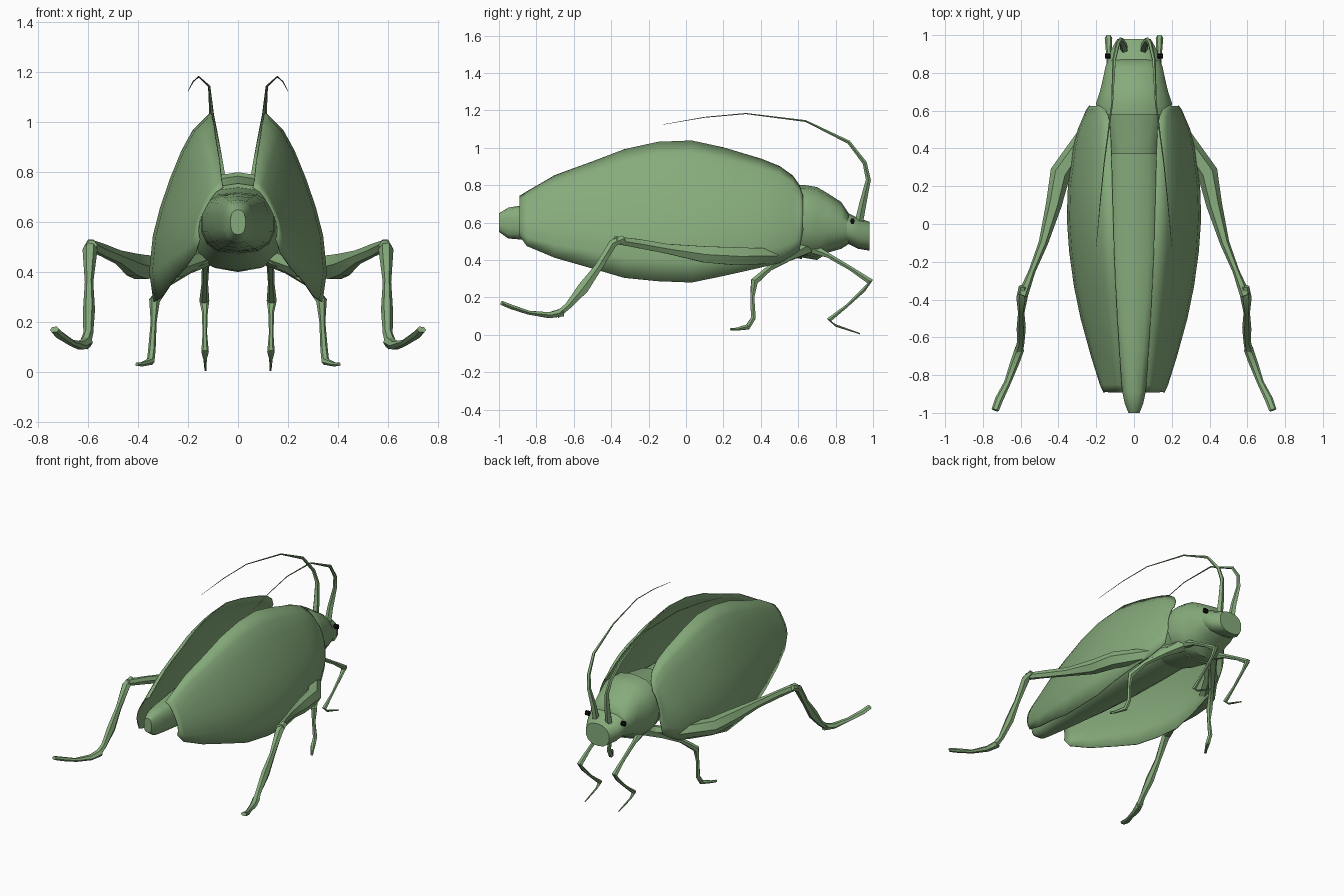
import bpy, bmesh, math
from mathutils import Vector


def material(name, rgb):
    m = bpy.data.materials.new(name)
    m.diffuse_color = (*rgb, 1)
    return m


GREEN = material("leaf_green", (0.24, 0.41, 0.20))
BLACK = material("eye_black", (0.005, 0.005, 0.005))


def loft(name, rings, mat=GREEN, closed=True, caps=True, mirror=False, angle=40, thick=0):
    bm = bmesh.new()
    rows = [[bm.verts.new(p) for p in r] for r in rings]
    n = len(rows[0])
    for a, b in zip(rows, rows[1:]):
        for i in range(n if closed else n - 1):
            j = (i + 1) % n
            bm.faces.new((a[i], a[j], b[j], b[i]))
    if caps:
        bm.faces.new(rows[0])
        bm.faces.new(rows[-1])
    bmesh.ops.recalc_face_normals(bm, faces=bm.faces)
    me = bpy.data.meshes.new(name)
    bm.to_mesh(me)
    bm.free()
    ob = bpy.data.objects.new(name, me)
    bpy.context.collection.objects.link(ob)
    me.materials.append(mat)
    if thick:
        s = ob.modifiers.new("thickness", 'SOLIDIFY')
        s.thickness, s.offset = thick, 0
    if mirror:
        ob.modifiers.new("both_sides", 'MIRROR')
    bpy.ops.object.select_all(action='DESELECT')
    bpy.context.view_layer.objects.active = ob
    ob.select_set(True)
    bpy.ops.object.shade_smooth_by_angle(angle=math.radians(angle))
    return ob


def body(name, stations, power=2.6, n=14):
    # stations: y, half width, bottom z, top z
    rings = []
    for y, w, lo, hi in stations:
        ring = []
        for i in range(n):
            a = math.tau * i / n + math.pi / 2
            c, s = math.cos(a), math.sin(a)
            x = math.copysign(abs(c) ** (2 / power), c) * w
            z = math.copysign(abs(s) ** (2 / power), s) * (hi - lo) / 2
            ring.append((x, y, (hi + lo) / 2 + z))
        rings.append(ring)
    return loft(name, rings)


def limb(name, path, sides=6):
    # path: x, y, z, sideways radius, other radius
    pts = [Vector(p[:3]) for p in path]
    rings = []
    for i, p in enumerate(pts):
        t = (pts[min(i + 1, len(pts) - 1)] - pts[max(i - 1, 0)]).normalized()
        u = (Vector((1, 0, 0)) - t * t.x).normalized()
        v = t.cross(u)
        ru, rv = path[i][3], path[i][-1]
        rings.append([p + u * ru * math.cos(math.tau * k / sides)
                      + v * rv * math.sin(math.tau * k / sides) for k in range(sides)])
    return loft(name, rings, mirror=True)


# Segmented abdomen, thorax and head
body("abdomen", [(-1, .03, .55, .65), (-.95, .05, .515, .68), (-.89, .063, .51, .69),
                 (-.66, .095, .495, .705), (-.42, .125, .485, .715), (-.18, .145, .48, .72),
                 (.1, .15, .475, .725), (.4, .15, .47, .74)])
body("thorax", [(.37, .14, .47, .755), (.48, .16, .43, .77), (.62, .195, .405, .79)])
body("neck_shield", [(.58, .20, .42, .80), (.64, .205, .41, .80), (.70, .185, .40, .79),
                     (.76, .17, .44, .755), (.83, .155, .46, .71), (.87, .14, .485, .65)], 2.4)
body("head", [(.80, .13, .48, .69), (.87, .145, .485, .65), (.92, .125, .46, .625),
              (.98, .09, .45, .605)], 2.4)

# Eyes
loft("eye", [[(x, .89 + .013 * math.cos(math.tau * k / 6), .608 + .017 * math.sin(math.tau * k / 6))
              for k in range(6)] for x in (.125, .153)], BLACK, mirror=True)

# Curved leaf wings: y, top z, bottom z, top x, widest x
PROFILE = [(0, 0), (.09, .28), (.2, .47), (.35, .66), (.5, .82), (.65, .94), (.84, 1), (1, .93)]
WING = [(.625, .74, .56, .18, .235), (.605, .80, .45, .15, .25), (.57, .85, .425, .135, .265),
        (.5, .90, .385, .125, .295), (.4, .94, .36, .12, .32), (.2, 1.0, .315, .115, .347),
        (.03, 1.037, .28, .11, .353), (-.15, 1.03, .287, .105, .34), (-.33, .99, .305, .097, .315),
        (-.5, .925, .355, .088, .28), (-.7, .852, .412, .075, .225), (-.85, .765, .475, .065, .178),
        (-.89, .74, .53, .06, .16)]
loft("wing", [[(xi + (xo - xi) * f, y, zt + (zb - zt) * t) for t, f in PROFILE]
              for y, zt, zb, xi, xo in WING],
     closed=False, caps=False, mirror=True, thick=.006)

# Antennae
limb("antenna", [(.05, .92, .58, .024), (.055, .945, .70, .02), (.07, .975, .83, .014),
                 (.085, .955, .92, .012), (.105, .87, 1.03, .01), (.115, .64, 1.143, .005),
                 (.158, .32, 1.183, .003), (.18, .1, 1.163, .0025), (.2, -.12, 1.125, .001)], 5)

# Front legs
limb("front_leg", [(.12, .68, .46, .03), (.13, .76, .425, .015), (.133, .88, .355, .013),
                   (.135, .985, .285, .02), (.133, .95, .24, .012), (.133, .86, .155, .009),
                   (.132, .765, .08, .015), (.132, .80, .05, .007), (.13, .93, .006, .004)])

# Middle legs
limb("middle_leg", [(.12, .64, .47, .045), (.2, .55, .42, .028), (.28, .45, .36, .018),
                    (.335, .365, .285, .022), (.338, .355, .2, .012), (.345, .36, .09, .015),
                    (.35, .33, .042, .016), (.385, .27, .03, .009), (.405, .24, .03, .008)])

# Hind legs
limb("hind_leg_thigh", [(.13, .62, .46, .03), (.25, .48, .42, .045), (.39, .27, .42, .055),
                        (.425, .1, .43, .042, .05), (.48, -.1, .46, .025, .03),
                        (.54, -.25, .487, .018, .028), (.59, -.38, .507, .028, .022)])
limb("hind_leg_shin", [(.59, -.33, .515, .02), (.593, -.39, .49, .03, .025),
                       (.597, -.47, .36, .017, .024), (.597, -.55, .25, .024, .035),
                       (.6, -.63, .155, .02), (.615, -.69, .105, .024, .02)])
limb("hind_leg_foot", [(.605, -.66, .12, .025), (.63, -.73, .105, .024, .018),
                       (.67, -.84, .118, .018, .012), (.715, -.93, .148, .022, .014),
                       (.735, -.985, .17, .02, .013)])
